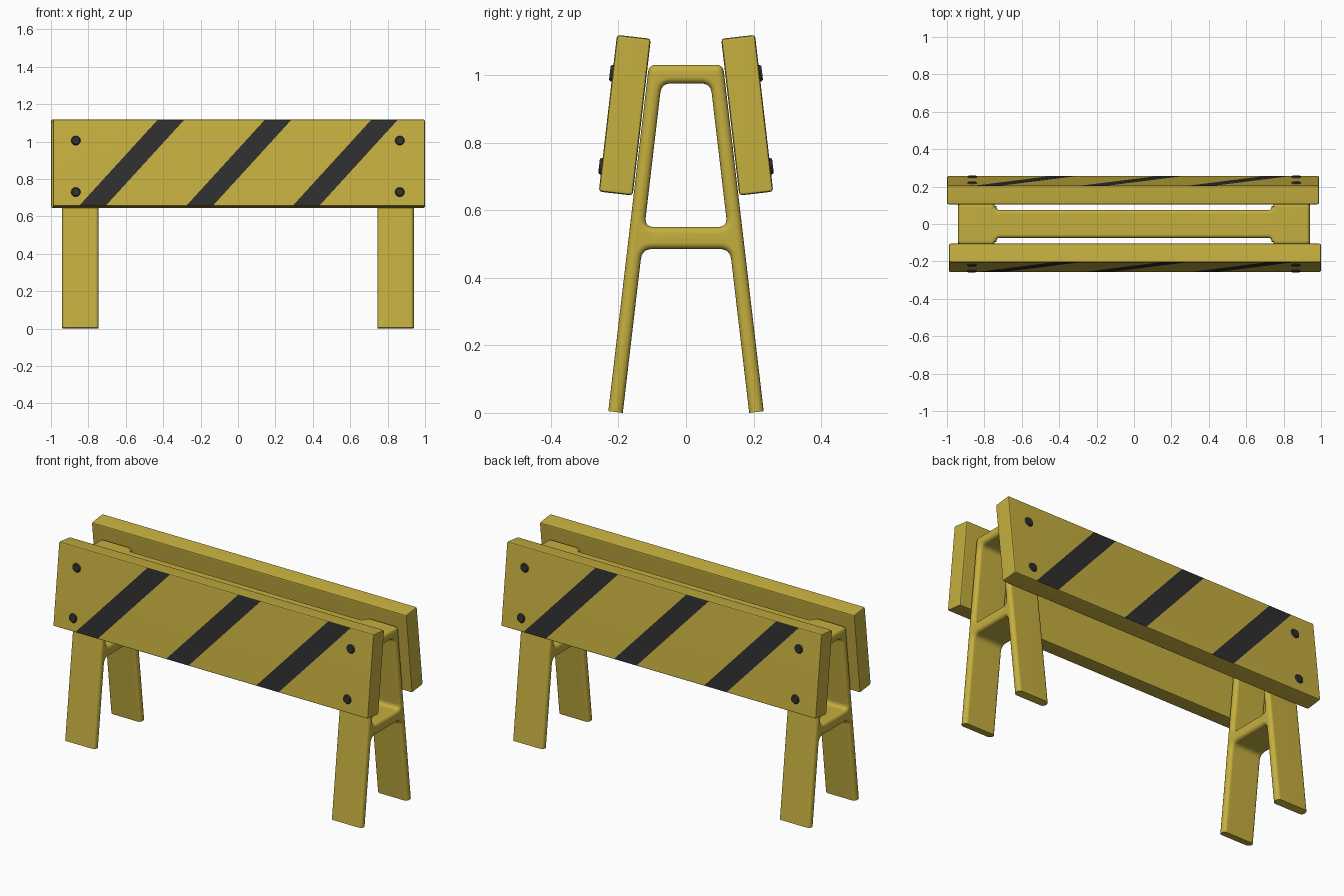
import bpy, bmesh
from math import radians, sin, cos, tan, pi
from mathutils import Vector, Matrix

cube = bpy.data.objects.get("Cube")
if cube:
    bpy.data.objects.remove(cube, do_unlink=True)


def material(name, rgb):
    m = bpy.data.materials.new(name)
    m.use_nodes = True
    m.diffuse_color = (*rgb, 1)
    bsdf = next(n for n in m.node_tree.nodes if n.type == 'BSDF_PRINCIPLED')
    bsdf.inputs["Base Color"].default_value = (*rgb, 1)
    bsdf.inputs["Roughness"].default_value = 0.6
    return m


YELLOW = material("warning_yellow", (0.56, 0.43, 0.05))
BLACK = material("dark_stripe", (0.028, 0.028, 0.028))


def finish(bm, name, mats, matrix=Matrix()):
    bmesh.ops.recalc_face_normals(bm, faces=bm.faces)
    bm.transform(matrix)
    mesh = bpy.data.meshes.new(name)
    bm.to_mesh(mesh)
    bm.free()
    for m in mats:
        mesh.materials.append(m)
    mesh.shade_smooth()
    mesh.set_sharp_from_angle(angle=radians(35))
    ob = bpy.data.objects.new(name, mesh)
    bpy.context.collection.objects.link(ob)
    ob.modifiers.new("even_shading", 'WEIGHTED_NORMAL').keep_sharp = True
    return ob


def fillet(corners, steps=6):
    """Round each (u, v, radius) corner of a closed outline."""
    out = []
    for i, (u, v, r) in enumerate(corners):
        p = Vector((u, v))
        if r == 0:
            out.append(p)
            continue
        a = (Vector(corners[i - 1][:2]) - p).normalized()
        b = (Vector(corners[(i + 1) % len(corners)][:2]) - p).normalized()
        t = r / tan(a.angle(b) / 2)
        for k in range(steps + 1):
            s = k / steps
            out.append(p + a * t * (1 - s) ** 2 + b * t * s ** 2)
    return out


def inset(pts, d):
    """Move an outline towards its left-hand side by d."""
    out = []
    for i, p in enumerate(pts):
        e = (p - pts[i - 1]).normalized()
        f = (pts[(i + 1) % len(pts)] - p).normalized()
        n, m = Vector((-e.y, e.x)), Vector((-f.y, f.x))
        out.append(p + (n + m) * d / (1 + n.dot(m)))
    return out


def rounded_slab(outlines, depth, r, steps=4):
    """Extrude outlines (holes run clockwise) with rounded rims."""
    bm = bmesh.new()
    h = depth / 2
    angles = [pi / 2 * (1 - k / steps) for k in range(steps + 1)]
    half = [(r * (1 - cos(a)), h - r * (1 - sin(a))) for a in angles]
    levels = [(d, -w) for d, w in half] + half[::-1]
    caps = ([], [])
    for pts in outlines:
        rings = [[bm.verts.new((*p, w)) for p in inset(pts, d)] for d, w in levels]
        n = len(pts)
        for lo, hi in zip(rings, rings[1:]):
            for i in range(n):
                j = (i + 1) % n
                bm.faces.new((lo[i], lo[j], hi[j], hi[i]))
        for cap, ring in zip(caps, (rings[0], rings[-1])):
            cap += [bm.edges.get((ring[i - 1], ring[i])) for i in range(n)]
    for cap in caps:
        bmesh.ops.triangle_fill(bm, edges=cap, use_beauty=True, use_dissolve=False)
    return bm


# A-shaped end frames: two splayed legs, a cross rail and a top rail
SPLAY = 0.1172


def outer(z):
    return 0.2305 - SPLAY * z


def inner(z):
    return 0.187 - SPLAY * z


LOW, RAIL, RAIL_TOP, HEAD, TOP = -0.03, 0.485, 0.55, 0.975, 1.03
side = [(inner(RAIL), RAIL, 0.035), (inner(LOW), LOW, 0),
        (outer(LOW), LOW, 0), (outer(TOP), TOP, 0.024)]
body = fillet(side + [(-u, v, r) for u, v, r in reversed(side)])
hole_side = [(inner(RAIL_TOP), RAIL_TOP, 0.026), (inner(HEAD), HEAD, 0.032)]
hole = fillet([(-u, v, r) for u, v, r in hole_side]
              + [(u, v, r) for u, v, r in reversed(hole_side)])


def is_ccw(pts):
    return sum(pts[i - 1].cross(p) for i, p in enumerate(pts)) > 0


body = body if is_ccw(body) else body[::-1]
hole = hole[::-1] if is_ccw(hole) else hole
TO_FRAME = Matrix(((0, 0, 1, 0), (1, 0, 0, 0), (0, 1, 0, 0), (0, 0, 0, 1)))

for label, sx in (("left", 1), ("right", -1)):
    bm = rounded_slab([body, hole], 0.195, 0.019)
    # Trim the feet square to each leg
    for s in (1, -1):
        cut = bmesh.ops.bisect_plane(
            bm, geom=bm.verts[:] + bm.edges[:] + bm.faces[:],
            plane_co=(s * inner(0), 0, 0), plane_no=(-s * SPLAY, 1, 0),
            clear_inner=True)
        rim = [e for e in cut["geom_cut"] if isinstance(e, bmesh.types.BMEdge)]
        bmesh.ops.holes_fill(bm, edges=rim)
    finish(bm, label + "_end_frame", [YELLOW],
           Matrix.Translation((sx * 0.8425, 0, 0)) @ TO_FRAME)

# Top plate joining the frames, flared where it meets them
quarter = [(0.80, 0.095, 0), (0.735, 0.095, 0), (0.735, 0.074, 0.018)]
plate = quarter + [(-u, v, r) for u, v, r in reversed(quarter)]
plate += [(-u, -v, r) for u, v, r in plate]
plate = fillet(plate)
plate = plate if is_ccw(plate) else plate[::-1]
finish(rounded_slab([plate], 0.053, 0.018), "top_plate", [YELLOW],
       Matrix.Translation((0, 0, (HEAD + TOP) / 2)))

# Striped boards with bolts, the back one a half turn of the front one
LENGTH, THICK, HEIGHT = 1.99, 0.101, 0.467
STRIPES = (-0.573, 0.0, 0.569)
LEAN, HALF_WIDTH = 0.907, 0.071
PLACE = (Matrix.Translation((0.005, -0.181, 0.881))
         @ Matrix.Rotation(radians(-6.6), 4, 'X'))

for label, turn in (("front", 0), ("back", pi)):
    place = Matrix.Rotation(turn, 4, 'Z') @ PLACE
    bm = bmesh.new()
    bmesh.ops.create_cube(bm, size=1, matrix=Matrix.Diagonal((LENGTH, THICK, HEIGHT, 1)))
    bmesh.ops.bevel(bm, geom=bm.edges[:], offset=0.009, segments=2,
                    profile=0.5, affect='EDGES')
    bm.normal_update()
    for c in STRIPES:
        for s in (-1, 1):
            face = [f for f in bm.faces if f.normal.y < -0.7]
            geom = set(face)
            for f in face:
                geom.update(f.edges, f.verts)
            bmesh.ops.bisect_plane(bm, geom=list(geom), plane_co=(c + s * HALF_WIDTH, 0, 0),
                                   plane_no=(1, 0, -LEAN))
            bm.normal_update()
    for f in bm.faces:
        m = f.calc_center_median()
        if f.normal.y < -0.7 and any(abs(m.x - LEAN * m.z - c) < HALF_WIDTH for c in STRIPES):
            f.material_index = 1
    finish(bm, label + "_board", [YELLOW, BLACK], place)

    bm = bmesh.new()
    for x in (-0.872, 0.860):
        for z in (-0.158, 0.119):
            spot = Matrix.Translation((x, -THICK / 2 - 0.002, z))
            bmesh.ops.create_cone(bm, cap_ends=True, segments=12, radius1=0.028,
                                  radius2=0.021, depth=0.012,
                                  matrix=spot @ Matrix.Rotation(pi / 2, 4, 'X'))
    finish(bm, label + "_bolts", [BLACK], place)
